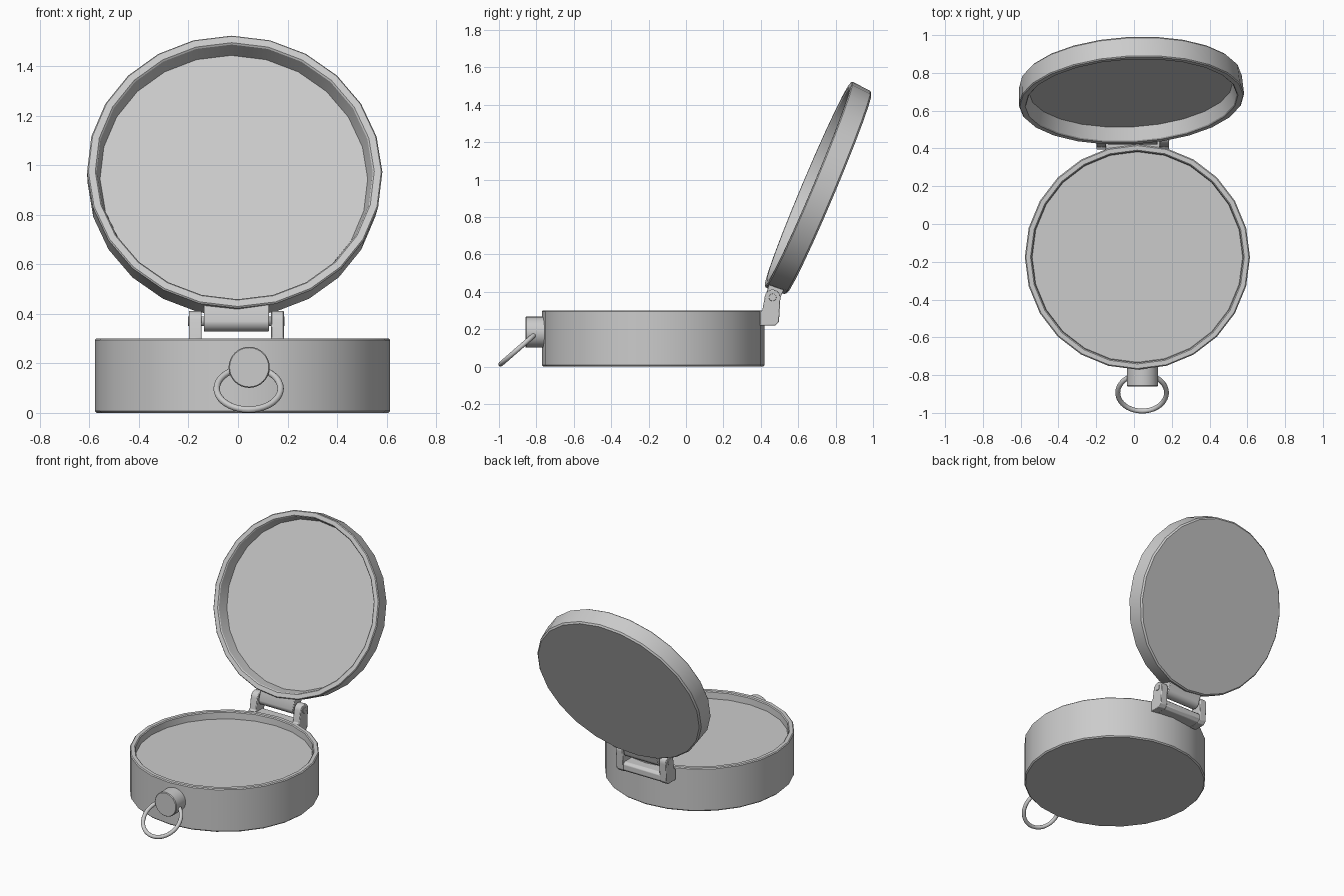
import bpy, bmesh
from math import sin, cos, pi, radians
from mathutils import Vector, Matrix

if "Cube" in bpy.data.objects:
    bpy.data.objects.remove(bpy.data.objects["Cube"])


def finish(name, bm, matrix=Matrix(), bevel=0.0, smooth=True):
    bmesh.ops.recalc_face_normals(bm, faces=bm.faces)
    me = bpy.data.meshes.new(name)
    bm.to_mesh(me)
    bm.free()
    ob = bpy.data.objects.new(name, me)
    bpy.context.collection.objects.link(ob)
    ob.matrix_world = matrix
    if bevel:
        m = ob.modifiers.new("bevel", "BEVEL")
        m.width = bevel
        m.segments = 2
        m.limit_method = "ANGLE"
        m.angle_limit = radians(40)
    if smooth:
        bpy.ops.object.select_all(action="DESELECT")
        ob.select_set(True)
        bpy.context.view_layer.objects.active = ob
        bpy.ops.object.shade_smooth_by_angle(angle=radians(30))
    return ob


def lathe(name, profile, matrix, n=24):
    """Revolve (radius, height) points about local z, capped at both ends."""
    bm = bmesh.new()
    rings = [[bm.verts.new((r * cos(2 * pi * i / n), r * sin(2 * pi * i / n), z))
              for i in range(n)] for r, z in profile]
    for a, b in zip(rings, rings[1:]):
        for i in range(n):
            j = (i + 1) % n
            bm.faces.new((a[i], a[j], b[j], b[i]))
    bm.faces.new(rings[0])
    bm.faces.new(rings[-1])
    return finish(name, bm, matrix)


def extrude_x(name, pts, x0, x1, bevel=0.004):
    """Extrude a (y, z) outline from x0 to x1."""
    bm = bmesh.new()
    f = bm.faces.new([bm.verts.new((x0, y, z)) for y, z in pts])
    new = bmesh.ops.extrude_face_region(bm, geom=[f])["geom"]
    bmesh.ops.translate(bm, vec=(x1 - x0, 0, 0),
                        verts=[v for v in new if isinstance(v, bmesh.types.BMVert)])
    return finish(name, bm, bevel=bevel)


def arc(y, z, r, a0, a1, n=10):
    return [(y + r * cos(radians(a0 + (a1 - a0) * i / n)),
             z + r * sin(radians(a0 + (a1 - a0) * i / n))) for i in range(n + 1)]


# Round base tray with a shallow recess
lathe("base_tray", [(0.588, 0), (0.596, 0.008), (0.596, 0.294), (0.59, 0.30),
                    (0.566, 0.30), (0.56, 0.294), (0.557, 0.25)],
      Matrix.Translation((0.018, -0.175, 0)))

# Open lid, leaning back; local z points out of its hollow side
lid_m = (Matrix.Translation((-0.013, 0.6525, 0.975)) @ Matrix.Rotation(radians(3), 4, "Z")
         @ Matrix.Rotation(radians(67.1), 4, "X"))
lathe("lid", [(0.58, -0.122), (0.59, -0.112), (0.597, -0.006), (0.592, 0),
              (0.564, 0), (0.558, -0.006), (0.541, -0.078)], lid_m)

# Hinge: two arms joined by a bar, a lug on the lid and a pin
PY, PZ = 0.463, 0.37
arm = [(0.395, 0.22), (0.478, 0.22), (0.497, 0.24)] + arc(PY, PZ, 0.042, -10, 170) + [(0.408, 0.30), (0.395, 0.295)]
for side, x0, x1 in (("left", -0.198, -0.147), ("right", 0.134, 0.185)):
    extrude_x("hinge_arm_" + side, arm, x0, x1)
extrude_x("hinge_bar", [(0.395, 0.222), (0.476, 0.222), (0.495, 0.24),
                        (0.495, 0.275), (0.48, 0.29), (0.395, 0.29)], -0.15, 0.137)
extrude_x("hinge_lug", arc(PY, PZ, 0.042, 180, 360) + [(0.525, 0.415), (0.445, 0.44)],
          -0.138, 0.125)
extrude_x("hinge_pin", arc(PY, PZ, 0.02, 0, 337.5, 15), -0.201, 0.188, bevel=0.002)

# Front knob
lathe("knob", [(0.083, 0), (0.083, 0.104), (0.079, 0.109)],
      Matrix.Translation((0.045, -0.75, 0.184)) @ Matrix.Rotation(radians(90), 4, "X"), 32)

# Pull ring threaded through the knob
bpy.ops.mesh.primitive_torus_add(major_radius=0.129, minor_radius=0.013, major_segments=40,
                                 minor_segments=12, location=(0.043, -0.893, 0.098),
                                 rotation=(radians(41), 0, 0))
ring = bpy.context.object
ring.name = "pull_ring"
bpy.ops.object.shade_smooth()
